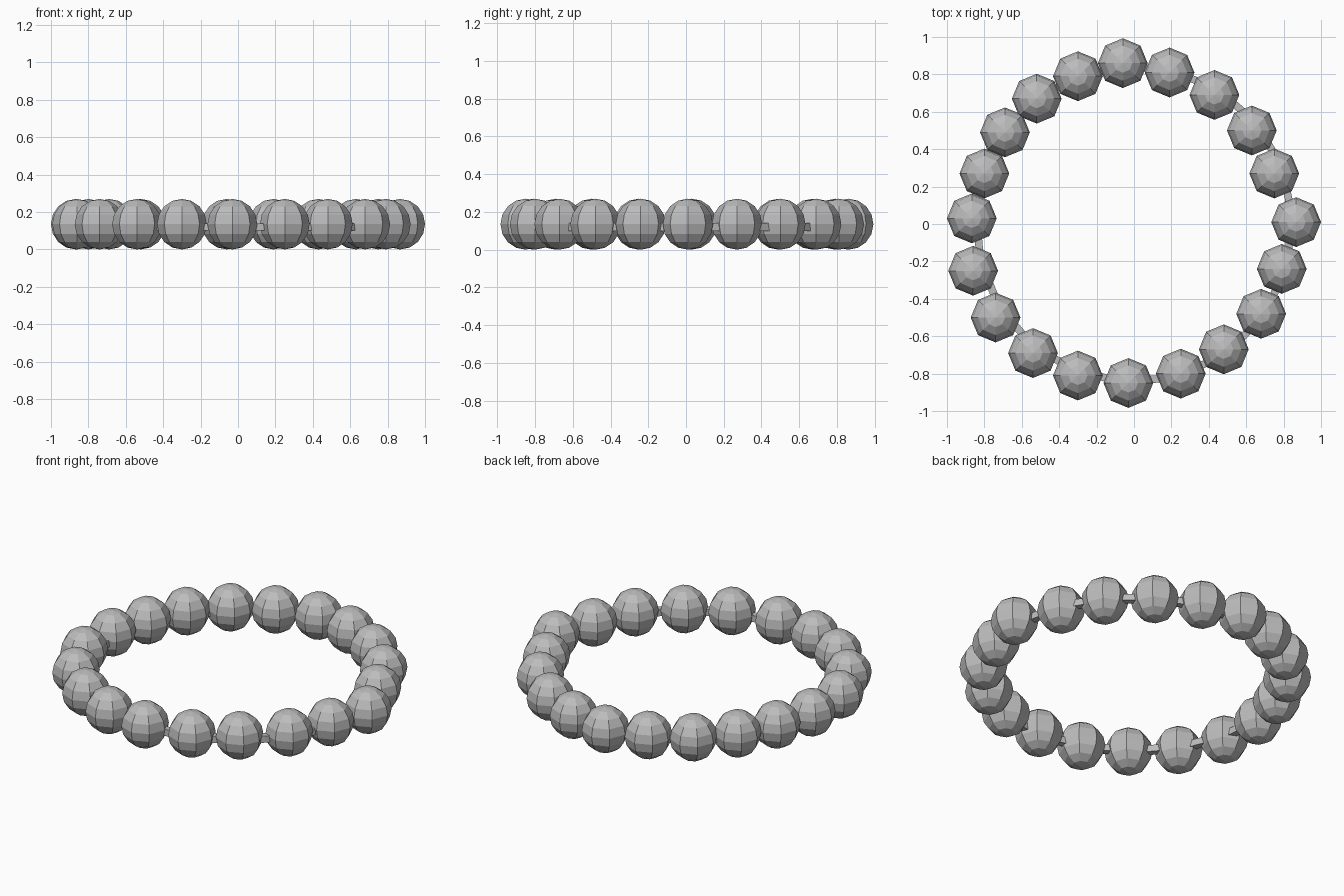
import bpy
import bmesh
import math
from mathutils import Vector

if "Cube" in bpy.data.objects:
    bpy.data.objects.remove(bpy.data.objects["Cube"], do_unlink=True)

BEAD_RADIUS = 0.133
BEAD_HALF_HEIGHT = 0.135
STRING_RADIUS = 0.838
STRING_HALF_WIDTH = 0.02
STRING_HEIGHT = 0.12

# Slightly uneven bead positions around the loop, clockwise from the back
BEAD_CENTRES = [
    (-.06, .86), (.19, .81), (.43, .69), (.63, .5), (.75, .27),
    (.867, .01), (.79, -.24), (.68, -.48), (.48, -.67), (.25, -.8),
    (-.03, -.85), (-.3, -.81), (-.54, -.69), (-.74, -.5), (-.86, -.25),
    (-.867, .03), (-.8, .27), (-.69, .49), (-.52, .67), (-.3, .79),
]


def make_material(name, colour):
    material = bpy.data.materials.new(name)
    material.use_nodes = True
    material.diffuse_color = colour
    shader = next(n for n in material.node_tree.nodes if n.type == 'BSDF_PRINCIPLED')
    shader.inputs["Base Color"].default_value = colour
    return material


def mesh_from_bmesh(name, bm, material):
    bmesh.ops.recalc_face_normals(bm, faces=bm.faces)
    mesh = bpy.data.meshes.new(name)
    bm.to_mesh(mesh)
    bm.free()
    mesh.materials.append(material)
    return mesh


def add_object(name, mesh, location=(0, 0, 0)):
    obj = bpy.data.objects.new(name, mesh)
    obj.location = location
    bpy.context.collection.objects.link(obj)
    return obj


grey = make_material("plain grey", (0.5, 0.5, 0.5, 1))

# Faceted bead, shared by every position on the loop
bm = bmesh.new()
bmesh.ops.create_uvsphere(bm, u_segments=8, v_segments=8, radius=BEAD_RADIUS)
bmesh.ops.scale(bm, verts=bm.verts, vec=(1, 1, BEAD_HALF_HEIGHT / BEAD_RADIUS))
bead_mesh = mesh_from_bmesh("bead", bm, grey)
for number, (x, y) in enumerate(BEAD_CENTRES, start=1):
    add_object(f"bead_{number}", bead_mesh, (x, y, BEAD_HALF_HEIGHT))

# String: a square section spun around the loop
bm = bmesh.new()
corners = [
    bm.verts.new(Vector((STRING_RADIUS + sx * STRING_HALF_WIDTH, 0,
                         STRING_HEIGHT + sz * STRING_HALF_WIDTH)))
    for sx, sz in ((-1, -1), (1, -1), (1, 1), (-1, 1))
]
edges = [bm.edges.new((corners[i], corners[(i + 1) % 4])) for i in range(4)]
bmesh.ops.spin(bm, geom=corners + edges, cent=(0, 0, 0), axis=(0, 0, 1),
               angle=math.tau, steps=40, use_merge=True)
bmesh.ops.remove_doubles(bm, verts=bm.verts, dist=0.0001)
add_object("string", mesh_from_bmesh("string", bm, grey))
